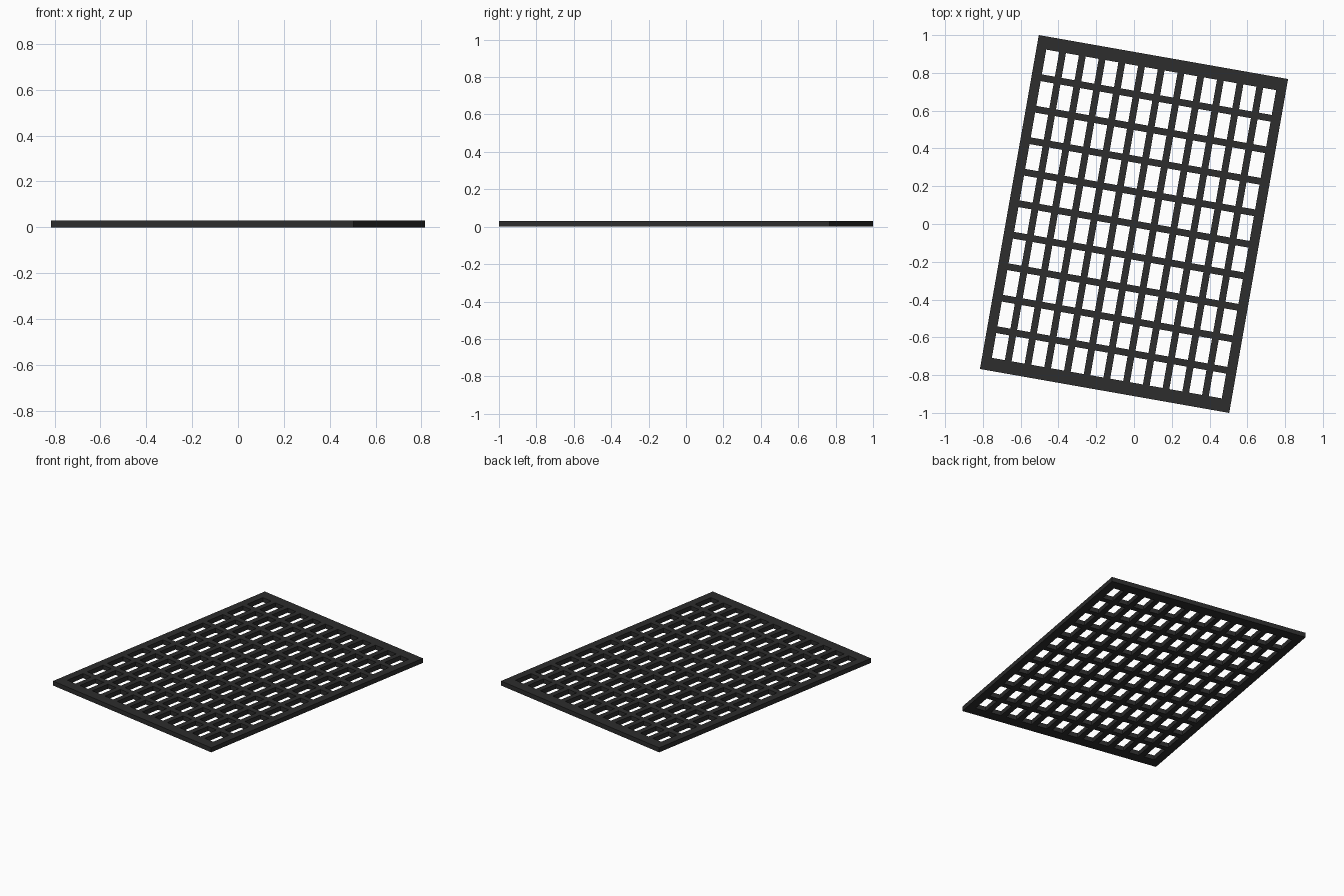
import bpy, math
from mathutils import Matrix

if "Cube" in bpy.data.objects:
    bpy.data.objects.remove(bpy.data.objects["Cube"])

W, H, T = 1.34, 1.795, 0.03      # outer size and thickness
FX, FY = 0.052, 0.069            # frame widths: sides, ends
BX, BY = 0.036, 0.036            # bar widths
NX, NY = 12, 10                  # openings across and along
TURN = Matrix.Rotation(math.radians(-10), 4, 'Z')

iron = bpy.data.materials.new("dark_iron")
iron.diffuse_color = (0.026, 0.026, 0.026, 1)
iron.use_nodes = True
iron.node_tree.nodes["Principled BSDF"].inputs["Base Color"].default_value = iron.diffuse_color


def edges(size, frame, bar, n):
    """Grid lines across the grate: frame, opening, bar, opening ... frame."""
    hole = (size - 2 * frame - (n - 1) * bar) / n
    out, p = [-size / 2], -size / 2 + frame
    for _ in range(n):
        out += [p, p + hole]
        p += hole + bar
    return out + [size / 2]


# One welded grate: solid cells everywhere except odd/odd cells (openings)
xs, ys = edges(W, FX, BX, NX), edges(H, FY, BY, NY)
nx, ny = len(xs), len(ys)
verts = [(x, y, z) for z in (0, T) for y in ys for x in xs]
vid = lambda i, j, k: k * nx * ny + j * nx + i
solid = lambda i, j: 0 <= i < nx - 1 and 0 <= j < ny - 1 and not (i % 2 and j % 2)
faces = []
for j in range(ny - 1):
    for i in range(nx - 1):
        if not solid(i, j):
            continue
        ring = [(i, j), (i + 1, j), (i + 1, j + 1), (i, j + 1)]
        faces.append([vid(a, b, 1) for a, b in ring])
        faces.append([vid(a, b, 0) for a, b in reversed(ring)])
        # side walls where the neighbour is open
        for s, (di, dj) in enumerate([(0, -1), (1, 0), (0, 1), (-1, 0)]):
            if not solid(i + di, j + dj):
                a, b = ring[s], ring[(s + 1) % 4]
                faces.append([vid(*a, 0), vid(*b, 0), vid(*b, 1), vid(*a, 1)])

mesh = bpy.data.meshes.new("grate")
mesh.from_pydata(verts, [], faces)
mesh.transform(TURN)
mesh.materials.append(iron)
mesh.update()
bpy.context.collection.objects.link(bpy.data.objects.new("grate", mesh))
